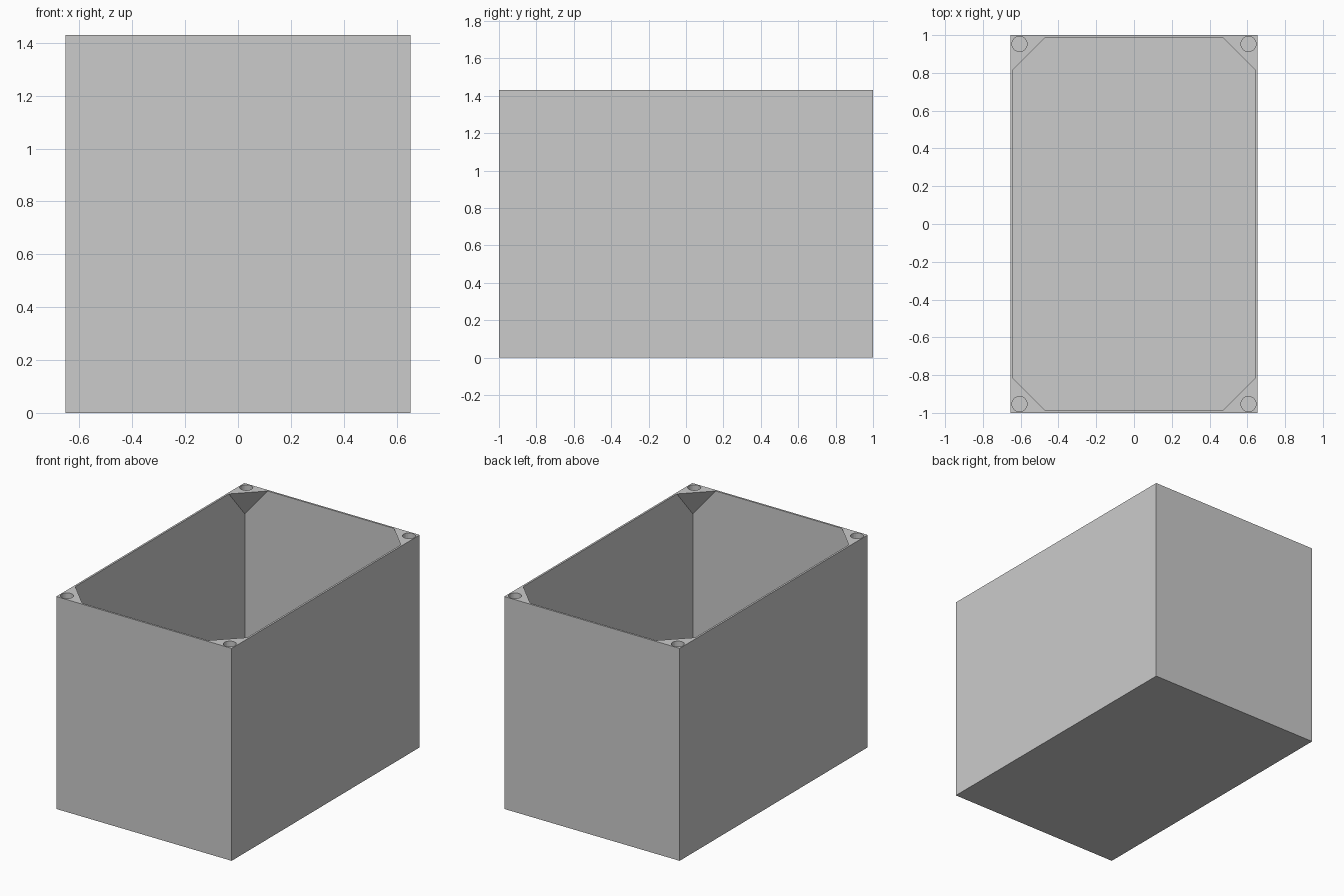
import bpy
import bmesh
from mathutils import Matrix

HX, HY, H = 0.653, 1.0, 1.43        # outer half sizes and height
WALL = 0.013                        # wall and floor thickness
LEG, DROP = 0.17, 0.2               # corner gusset size and depth
HOLE_R, HOLE_DEPTH, INSET = 0.04, 0.042, 0.047
LIFT = 0.05                         # how far cutters rise above the rim
CORNERS = [(sx, sy) for sx in (-1, 1) for sy in (-1, 1)]

cube = bpy.data.objects.get("Cube")
if cube:
    bpy.data.objects.remove(cube, do_unlink=True)

grey = bpy.data.materials.new("plain grey")
grey.use_nodes = True
grey.diffuse_color = (0.6, 0.6, 0.6, 1)
grey.node_tree.nodes["Principled BSDF"].inputs["Base Color"].default_value = (0.6, 0.6, 0.6, 1)


def make_object(name, bm):
    bmesh.ops.recalc_face_normals(bm, faces=bm.faces)
    mesh = bpy.data.meshes.new(name)
    bm.to_mesh(mesh)
    bm.free()
    mesh.materials.append(grey)
    obj = bpy.data.objects.new(name, mesh)
    bpy.context.collection.objects.link(obj)
    return obj


def cut(target, cutter):
    cutter.hide_render = True
    mod = target.modifiers.new("cut", 'BOOLEAN')
    mod.operation = 'DIFFERENCE'
    mod.solver = 'EXACT'
    mod.object = cutter
    bpy.context.view_layer.objects.active = target
    bpy.ops.object.modifier_apply(modifier=mod.name)
    bpy.data.objects.remove(cutter, do_unlink=True)


# Solid outer block
bm = bmesh.new()
bmesh.ops.create_cube(bm, size=1, matrix=Matrix.Translation((0, 0, H / 2))
                      @ Matrix.Diagonal((2 * HX, 2 * HY, H, 1)))
box = make_object("open_box", bm)

# Cavity: a convex shape whose sloped upper corners leave the gussets
ix, iy = HX - WALL, HY - WALL
leg = LEG * (DROP + LIFT) / DROP
bm = bmesh.new()
for sx, sy in CORNERS:
    for x, y, z in ((ix, iy, WALL), (ix, iy, H - DROP),
                    (ix - leg, iy, H + LIFT), (ix, iy - leg, H + LIFT)):
        bm.verts.new((sx * x, sy * y, z))
bmesh.ops.convex_hull(bm, input=bm.verts)
bmesh.ops.dissolve_limit(bm, angle_limit=0.01, verts=bm.verts, edges=bm.edges)
cut(box, make_object("cavity_cutter", bm))

# Blind screw hole in each gusset
bm = bmesh.new()
for sx, sy in CORNERS:
    place = Matrix.Translation((sx * (HX - INSET), sy * (HY - INSET), H))
    bmesh.ops.create_cone(bm, cap_ends=True, segments=24, radius1=HOLE_R,
                          radius2=HOLE_R, depth=2 * HOLE_DEPTH, matrix=place)
cut(box, make_object("hole_cutter", bm))
